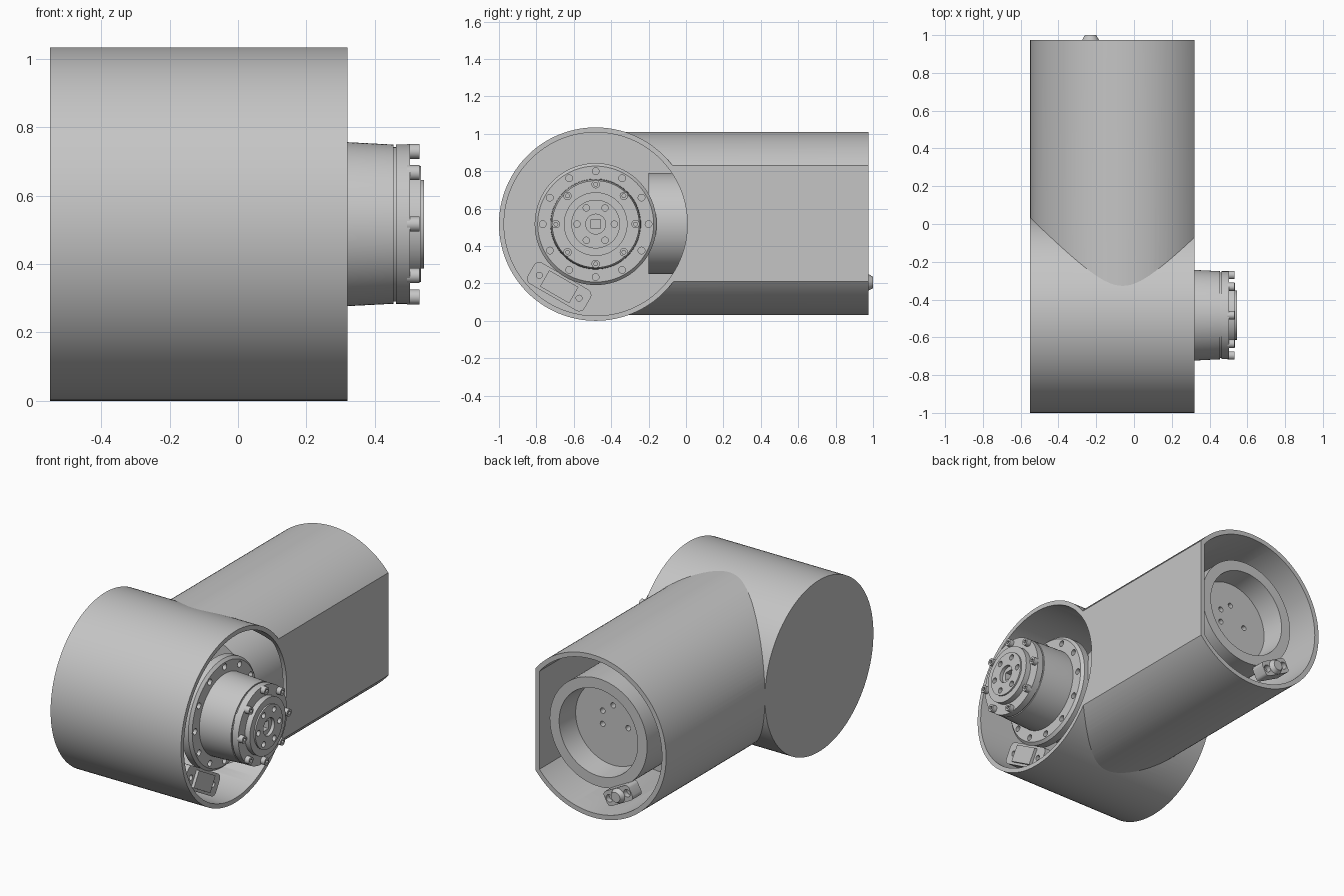
import bpy, bmesh, math
from mathutils import Matrix

if "Cube" in bpy.data.objects:
    bpy.data.objects.remove(bpy.data.objects["Cube"], do_unlink=True)

grey = bpy.data.materials.new("plain grey")
grey.use_nodes = True
grey.diffuse_color = (0.56, 0.56, 0.56, 1)
grey.node_tree.nodes["Principled BSDF"].inputs["Base Color"].default_value = grey.diffuse_color

# Local z runs along +x for the joint and along +y for the link
JOINT = Matrix.Translation((0, -0.483, 0.517)) @ Matrix.Rotation(math.pi / 2, 4, "Y")
LINK = Matrix.Translation((-0.06, 0, 0.52)) @ Matrix.Rotation(-math.pi / 2, 4, "X")


def finish(name, bm, frame):
    bmesh.ops.recalc_face_normals(bm, faces=bm.faces)
    bm.transform(frame)
    mesh = bpy.data.meshes.new(name)
    bm.to_mesh(mesh)
    bm.free()
    mesh.materials.append(grey)
    obj = bpy.data.objects.new(name, mesh)
    bpy.context.collection.objects.link(obj)
    return obj


def select(obj):
    bpy.ops.object.select_all(action="DESELECT")
    obj.select_set(True)
    bpy.context.view_layer.objects.active = obj


def smooth(obj):
    select(obj)
    bpy.ops.object.shade_smooth_by_angle(angle=math.radians(30))


def rod(bm, r, z0, z1, x=0, y=0, n=24):
    place = Matrix.Translation((x, y, (z0 + z1) / 2))
    bmesh.ops.create_cone(bm, cap_ends=True, segments=n, radius1=r, radius2=r,
                          depth=z1 - z0, matrix=place)


def lathe(name, frame, profile, n=96):
    """Spin (height, radius) points about local z; the ends lie on the axis."""
    bm = bmesh.new()
    verts = [bm.verts.new((r, 0, h)) for h, r in profile]
    edges = [bm.edges.new(pair) for pair in zip(verts, verts[1:])]
    bmesh.ops.spin(bm, geom=verts + edges, axis=(0, 0, 1), cent=(0, 0, 0),
                   angle=math.tau, steps=n, use_duplicate=False)
    bmesh.ops.remove_doubles(bm, verts=bm.verts, dist=0.0001)
    return finish(name, bm, frame)


def cylinder(name, frame, r, z0, z1, flat=None):
    """Cylinder, optionally trimmed to a D section at local x = flat."""
    bm = bmesh.new()
    rod(bm, r, z0, z1, n=128)
    if flat:
        cut = bmesh.ops.bisect_plane(bm, geom=bm.verts[:] + bm.edges[:] + bm.faces[:],
                                     plane_co=(flat, 0, 0), plane_no=(1, 0, 0), clear_outer=True)
        rim = [e for e in cut["geom_cut"] if isinstance(e, bmesh.types.BMEdge)]
        bmesh.ops.holes_fill(bm, edges=rim)
    return finish(name, bm, frame)


def ring(radius, count, start=0):
    for i in range(count):
        a = start + math.tau * i / count
        yield radius * math.cos(a), radius * math.sin(a)


def pegs(name, frame, spots, r, z0, z1, n=24):
    bm = bmesh.new()
    for x, y in spots:
        rod(bm, r, z0, z1, x, y, n)
    return finish(name, bm, frame)


def cut_away(obj, cutter):
    mod = obj.modifiers.new("cut", "BOOLEAN")
    mod.object, mod.operation, mod.solver = cutter, "DIFFERENCE", "EXACT"
    select(obj)
    bpy.ops.object.modifier_apply(modifier=mod.name)
    bpy.data.objects.remove(cutter, do_unlink=True)


def tube_void():
    return cylinder("tube_void", LINK, 0.462, -0.43, 1.1, 0.355)


# Cup: closed on one side, open on the other, with a window into the tube
cup = lathe("cup", JOINT, [(-0.55, 0), (-0.55, 0.517), (0.32, 0.517), (0.32, 0.49),
                           (-0.525, 0.49), (-0.525, 0)], 128)
cut_away(cup, tube_void())
smooth(cup)

# D-section tube, trimmed where it meets the cup wall
tube = cylinder("tube", LINK, 0.49, -0.41, 0.975, 0.38)
cut_away(tube, tube_void())
cut_away(tube, cylinder("cup_trim", JOINT, 0.502, -0.65, 0.45))
smooth(tube)

# Barrel inside the tube, with an open socket at the back
barrel = lathe("barrel", LINK, [(-0.2, 0), (-0.2, 0.27), (0.6, 0.27), (0.6, 0.325), (0.92, 0.325),
                                (0.92, 0.262), (0.78, 0.25), (0.78, 0)])
socket_spots = [(0.07, -0.06), (0.07, 0.02), (0, -0.11), (-0.1, 0)]
cut_away(barrel, pegs("socket_holes", LINK, socket_spots, 0.016, 0.74, 0.82))
smooth(barrel)
smooth(cylinder("bulkhead", LINK, 0.465, 0.3, 0.33, 0.36))

# Actuator: body, mounting flange, tapered neck, output ring and hub
actuator = lathe("actuator", JOINT, [
    (-0.53, 0), (-0.53, 0.25), (0.19, 0.25), (0.19, 0.326), (0.235, 0.326), (0.25, 0.31),
    (0.25, 0.242), (0.32, 0.24), (0.455, 0.233), (0.455, 0.226), (0.463, 0.226), (0.463, 0.233),
    (0.503, 0.233), (0.503, 0.17), (0.536, 0.17), (0.536, 0.13), (0.545, 0.13), (0.545, 0)])
cut_away(actuator, pegs("hub_holes", JOINT, ring(0.1, 6, math.pi / 2), 0.017, 0.515, 0.6))
cut_away(actuator, pegs("hub_bore", JOINT, [(0, 0)], 0.053, 0.525, 0.6, 32))
square = JOINT @ Matrix.Rotation(math.pi / 4, 4, "Z")
cut_away(actuator, pegs("square_hole", square, [(0, 0)], 0.035, 0.48, 0.6, 4))
cut_away(actuator, pegs("flange_holes", JOINT, ring(0.283, 12), 0.018, 0.225, 0.3))
smooth(actuator)

# Output bolts with recessed heads
bolts = pegs("output_bolts", JOINT, ring(0.213, 8), 0.022, 0.495, 0.531)
cut_away(bolts, pegs("bolt_sockets", JOINT, ring(0.213, 8), 0.011, 0.515, 0.56, 6))
smooth(bolts)


def clip(name, frame, length, width, z0, z1, hole):
    """Connector block with rounded corners and two screw holes."""
    bm = bmesh.new()
    size = Matrix.Diagonal((length, width, z1 - z0, 1))
    bmesh.ops.create_cube(bm, size=1, matrix=Matrix.Translation((0, 0, (z0 + z1) / 2)) @ size)
    upright = [e for e in bm.edges if abs(e.verts[0].co.z - e.verts[1].co.z) > 0.01]
    bmesh.ops.bevel(bm, geom=upright, offset=width * 0.25, segments=4, affect="EDGES", profile=0.5)
    block = finish(name, bm, frame)
    spots = [(-length * 0.35, 0), (length * 0.35, 0)]
    cut_away(block, pegs("screw_holes", frame, spots, hole, z1 - 0.03, z1 + 0.05))
    smooth(block)


# Connector in the cup, seated against the lower wall, with a raised middle
cup_seat = JOINT @ Matrix.Translation((0.335, -0.195, 0)) @ Matrix.Rotation(math.radians(60), 4, "Z")
clip("cup_connector", cup_seat, 0.35, 0.13, 0.14, 0.235, 0.016)
bm = bmesh.new()
bmesh.ops.create_cube(bm, size=1, matrix=Matrix.Translation((0, 0, 0.244))
                      @ Matrix.Diagonal((0.18, 0.1, 0.018, 1)))
finish("cup_connector_middle", bm, cup_seat)

# Connector at the open end of the tube, with a tapered plug
tube_seat = LINK @ Matrix.Translation((-0.17, 0.315, 0)) @ Matrix.Rotation(math.radians(28), 4, "Z")
clip("tube_connector", tube_seat, 0.19, 0.09, 0.89, 0.975, 0.022)
bm = bmesh.new()
bmesh.ops.create_cone(bm, cap_ends=True, segments=24, radius1=0.045, radius2=0.03, depth=0.027,
                      matrix=Matrix.Translation((0, 0, 0.987)))
smooth(finish("tube_connector_plug", bm, tube_seat))
